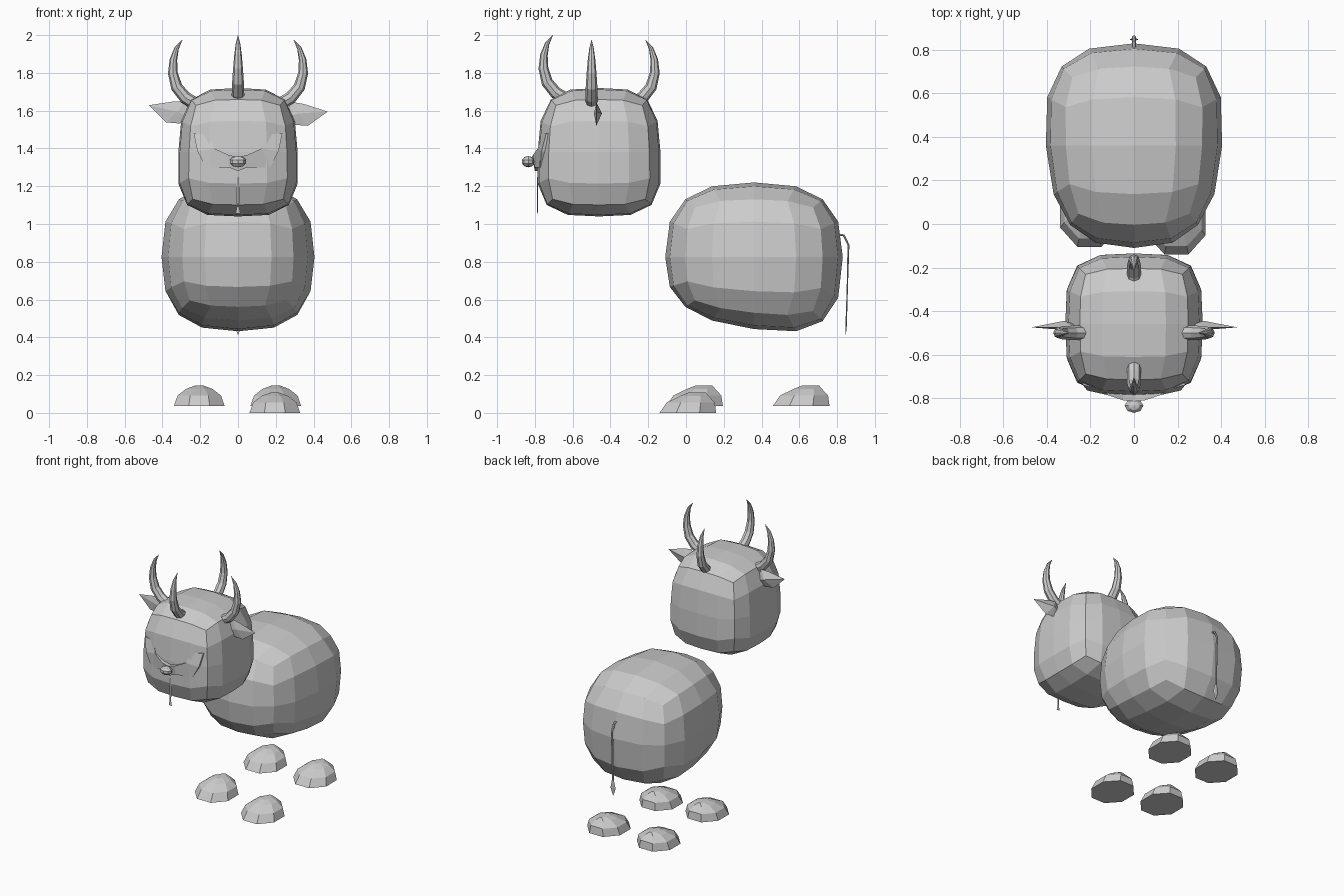
import bpy, bmesh
from math import sin, cos, pi, radians
from mathutils import Vector, Matrix

cube = bpy.data.objects.get("Cube")
if cube:
    bpy.data.objects.remove(cube, do_unlink=True)

GREY = (0.6, 0.6, 0.6, 1.0)
mat = bpy.data.materials.new("plain_grey")
mat.use_nodes = True
mat.diffuse_color = GREY
mat.node_tree.nodes["Principled BSDF"].inputs["Base Color"].default_value = GREY


def finish(bm, name):
    """Turn a bmesh into a flat shaded object."""
    bmesh.ops.recalc_face_normals(bm, faces=bm.faces)
    me = bpy.data.meshes.new(name)
    bm.to_mesh(me)
    bm.free()
    me.materials.append(mat)
    ob = bpy.data.objects.new(name, me)
    bpy.context.collection.objects.link(ob)
    return ob


def rounded_block(name, centre, half, power, shape):
    """Cube with four segments a side, rounded, then shaped by a rule."""
    bm = bmesh.new()
    bmesh.ops.create_cube(bm, size=2)
    bmesh.ops.subdivide_edges(bm, edges=bm.edges[:], cuts=3, use_grid_fill=True)
    for v in bm.verts:
        p = v.co / sum(abs(c) ** power for c in v.co) ** (1 / power)
        p = shape(p)
        v.co = Vector(centre) + Vector(a * b for a, b in zip(p, half))
    return finish(bm, name)


def loft(bm, rings):
    """Join rings of points and cap both ends."""
    loops = [[bm.verts.new(p) for p in ring] for ring in rings]
    n = len(loops[0])
    for a, b in zip(loops, loops[1:]):
        for i in range(n):
            j = (i + 1) % n
            bm.faces.new((a[i], a[j], b[j], b[i]))
    bm.faces.new(loops[0])
    bm.faces.new(loops[-1])


def tube(name, path, side, sides=8):
    """Tapered sweep; path holds (point, radius across, radius in plane)."""
    pts = [Vector(p[0]) for p in path]
    rings = []
    for i, (_, ra, rb) in enumerate(path):
        tangent = (pts[min(i + 1, len(pts) - 1)] - pts[max(i - 1, 0)]).normalized()
        other = tangent.cross(side)
        rings.append([pts[i] + side * ra * cos(2 * pi * k / sides)
                      + other * rb * sin(2 * pi * k / sides) for k in range(sides)])
    bm = bmesh.new()
    loft(bm, rings)
    return finish(bm, name)


# Body: wider at the rear, belly dropping toward the back
def body_shape(p):
    z = p.z
    if z < 0:
        z += -z * (0.035 * (1 - p.y ** 2) - 0.16 * p.y)
    return Vector((p.x * (1 + 0.08 * p.y), p.y, z))


rounded_block("body", (0, 0.36, 0.825), (0.405, 0.47, 0.395), 2.7, body_shape)


# Head: slightly narrower at the crown
def head_shape(p):
    k = 1 - 0.05 * p.z
    return Vector((p.x * k, p.y * k, p.z))


rounded_block("head", (0, -0.46, 1.38), (0.316, 0.325, 0.34), 3.5, head_shape)

# Horns: one curved profile placed on four sides of the crown
HORN = [(0.20, 1.62, 0.034), (0.28, 1.67, 0.033), (0.325, 1.725, 0.031),
        (0.345, 1.80, 0.026), (0.342, 1.87, 0.020), (0.325, 1.93, 0.012),
        (0.295, 1.975, 0.001)]
for name, d, y0, inset, lift in (("left_horn", (1, 0, 0), -0.50, 0, 0),
                                 ("right_horn", (-1, 0, 0), -0.50, 0, 0),
                                 ("front_horn", (0, -1, 0), -0.46, 0.05, 0.025),
                                 ("back_horn", (0, 1, 0), -0.46, 0.05, 0)):
    out = Vector(d)
    path = [(out * (r - inset) + Vector((0, y0, z + lift)), w, w) for r, z, w in HORN]
    tube(name, path, out.cross(Vector((0, 0, 1))))

# Ears: thin pointed leaves, each tipped to its own angle
EAR = [(-0.04, -0.04), (0.03, 0.05), (0.09, 0.04), (0.215, 0), (0.11, -0.075), (0.04, -0.07)]
for name, s, tilt in (("left_ear", 1, 0), ("right_ear", -1, 9)):
    bm = bmesh.new()
    rim = [bm.verts.new((x, 0, z)) for x, z in EAR]
    for y in (-0.012, 0.03):
        hub = bm.verts.new((0.06, y, -0.01))
        for i, v in enumerate(rim):
            bm.faces.new((v, rim[(i + 1) % len(rim)], hub))
    bm.transform(Matrix.Translation((0.26 * s, -0.475, 1.595)) @ Matrix.Scale(s, 4, (1, 0, 0))
                 @ Matrix.Rotation(-radians(tilt), 4, 'Y'))
    finish(bm, name)

# Muzzle and slanted eyelids: one folded half, mirrored
LIDS = {"a": (0.235, -0.74, 1.48), "b": (0.15, -0.762, 1.475), "c": (0.125, -0.785, 1.40),
        "d": (0.05, -0.81, 1.365), "e": (0, -0.815, 1.355), "f": (0.05, -0.80, 1.30),
        "g": (0.17, -0.772, 1.30), "h": (0.215, -0.765, 1.385), "i": (0, -0.80, 1.28)}
for name, s in (("left_eyelid", 1), ("right_eyelid", -1)):
    bm = bmesh.new()
    vs = {k: bm.verts.new((x * s, y, z)) for k, (x, y, z) in LIDS.items()}
    for f in ("abch", "hcg", "cdfg", "deif"):
        bm.faces.new([vs[k] for k in f])
    back = bmesh.ops.extrude_face_region(bm, geom=bm.faces[:], use_keep_orig=True)["geom"]
    bmesh.ops.translate(bm, vec=(0, 0.06, 0),
                        verts=[g for g in back if isinstance(g, bmesh.types.BMVert)])
    finish(bm, name)

# Nose: faceted bead on a short stem
bm = bmesh.new()
bmesh.ops.create_uvsphere(bm, u_segments=8, v_segments=5, radius=1)
bm.transform(Matrix.Translation((0, -0.835, 1.33)) @ Matrix.Diagonal((0.045, 0.035, 0.03, 1)))
finish(bm, "nose")

# Chin strand: thin strap flaring at its lower end
tube("chin_strand", [((0, -0.785, 1.25), 0.007, 0.003), ((0, -0.786, 1.12), 0.007, 0.003),
                     ((0, -0.787, 1.09), 0.006, 0.003), ((0, -0.787, 1.055), 0.013, 0.002)],
     Vector((1, 0, 0)), 4)

# Tail: thin cord hanging behind, with a flat tuft
tube("tail", [((0, 0.80, 0.945), 0.008, 0.007), ((0, 0.835, 0.94), 0.009, 0.007),
              ((0, 0.86, 0.89), 0.009, 0.006), ((0, 0.855, 0.70), 0.008, 0.004),
              ((0, 0.85, 0.53), 0.008, 0.004), ((0, 0.848, 0.47), 0.021, 0.005),
              ((0, 0.846, 0.415), 0.002, 0.001)], Vector((1, 0, 0)), 6)

# Feet: low domes with a long sloping toe
FOOT = [(0, 1, 0, 1), (0.055, 0.86, 0.015, 0.85), (0.09, 0.52, 0.035, 0.5), (0.108, 0.16, 0.05, 0.3)]
for name, x, y, z in (("left_front_foot", 0.195, 0.01, 0), ("right_front_foot", -0.205, 0.045, 0.037),
                      ("left_back_foot", 0.20, 0.61, 0.037), ("right_back_foot", -0.205, 0.61, 0.037)):
    bm = bmesh.new()
    rings = []
    for h, wide, shift, deep in FOOT:
        ring = []
        for k in range(8):
            t = 2 * pi * (k + 0.5) / 8
            ring.append((x + 0.145 * wide * cos(t), y + shift + 0.162 * deep * sin(t), z + h))
        rings.append(ring)
    loft(bm, rings)
    finish(bm, name)
